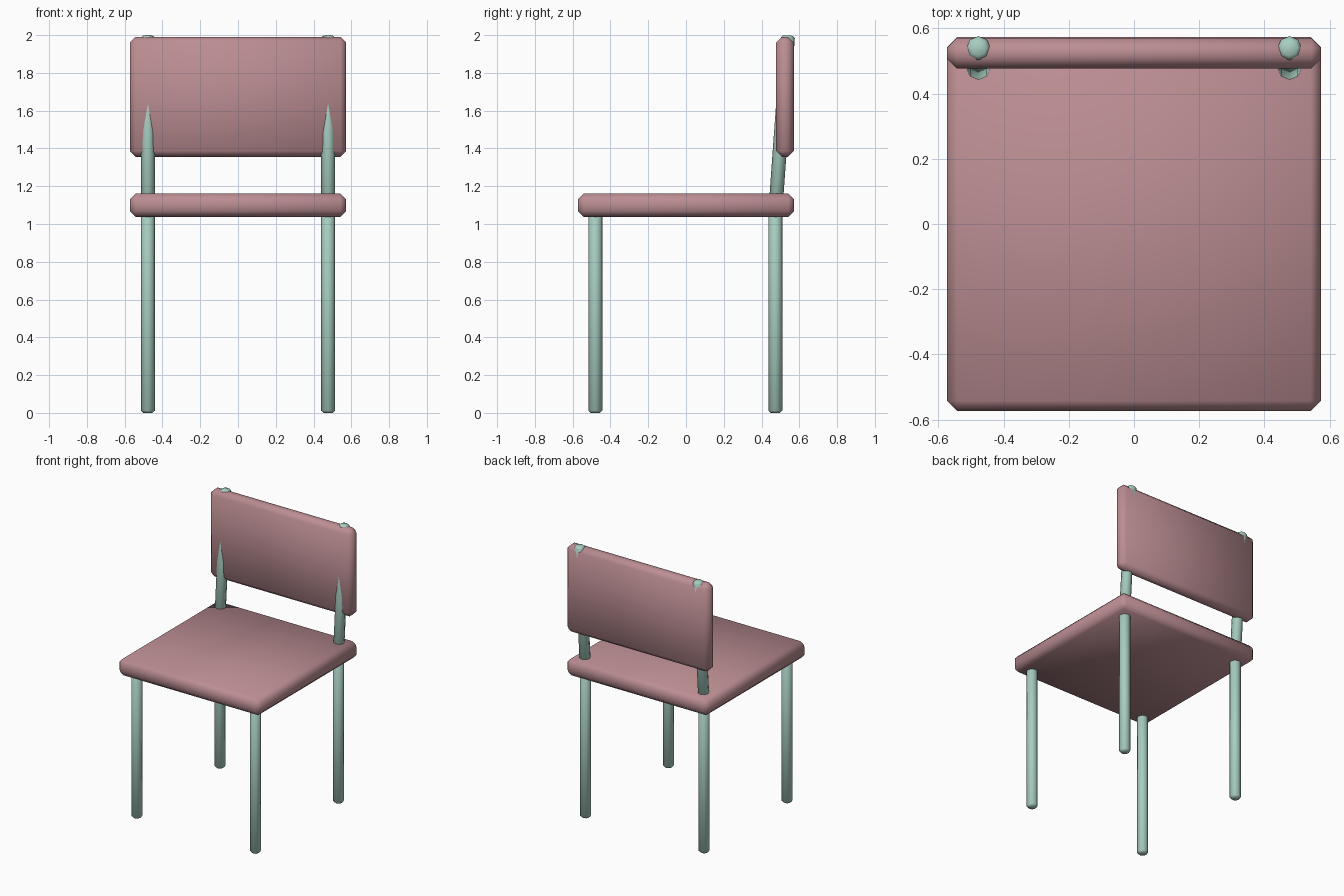
import bpy, bmesh
from math import radians
from mathutils import Matrix, Vector

cube = bpy.data.objects.get("Cube")
if cube:
    bpy.data.objects.remove(cube, do_unlink=True)


def material(name, rgb):
    mat = bpy.data.materials.new(name)
    mat.use_nodes = True
    mat.diffuse_color = (*rgb, 1)
    mat.node_tree.nodes["Principled BSDF"].inputs["Base Color"].default_value = (*rgb, 1)
    return mat


ROSE = material("dusty rose", (0.50, 0.27, 0.29))
MINT = material("pale mint", (0.39, 0.61, 0.53))


def finish(bm, name, mat):
    bmesh.ops.recalc_face_normals(bm, faces=bm.faces)
    mesh = bpy.data.meshes.new(name)
    for face in bm.faces:
        face.smooth = True
    bm.to_mesh(mesh)
    bm.free()
    mesh.materials.append(mat)
    obj = bpy.data.objects.new(name, mesh)
    bpy.context.collection.objects.link(obj)


def panel(name, low, high, chamfer):
    """Chamfered box between two corners, softly shaded."""
    low, high = Vector(low), Vector(high)
    bm = bmesh.new()
    bmesh.ops.create_cube(bm, size=1)
    bmesh.ops.scale(bm, vec=high - low, verts=bm.verts)
    bmesh.ops.translate(bm, vec=(low + high) / 2, verts=bm.verts)
    bmesh.ops.bevel(bm, geom=bm.edges[:], offset=chamfer, segments=1,
                    affect='EDGES', profile=0.5)
    finish(bm, name, ROSE)


def rod(name, start, end, radius=0.037):
    """Eight-sided bar with chamfered ends, one corner facing front."""
    start, end = Vector(start), Vector(end)
    axis = end - start
    bm = bmesh.new()
    bmesh.ops.create_cone(bm, cap_ends=True, segments=8, radius1=radius,
                          radius2=radius, depth=axis.length)
    rims = [e for e in bm.edges if abs(e.verts[0].co.z - e.verts[1].co.z) < 0.001]
    bmesh.ops.bevel(bm, geom=rims, offset=0.012, segments=1,
                    affect='EDGES', profile=0.5)
    tilt = Vector((0, 0, 1)).rotation_difference(axis).to_matrix().to_4x4()
    bm.transform(Matrix.Translation((start + end) / 2) @ tilt)
    finish(bm, name, MINT)


# Cushioned seat and backrest
panel("seat", (-0.573, -0.573, 1.038), (0.573, 0.573, 1.162), 0.031)
panel("backrest", (-0.573, 0.477, 1.356), (0.573, 0.571, 1.99), 0.03)

# Straight legs and leaning back posts, mirrored left and right
for side, sx in (("left", 1), ("right", -1)):
    x = sx * 0.477
    rod(f"{side}_front_leg", (x, -0.48, 0), (x, -0.48, 1.1))
    rod(f"{side}_back_leg", (x, 0.473, 0), (x, 0.473, 1.1))
    rod(f"{side}_back_post", (x, 0.474, 1.08), (x, 0.54, 1.998))
